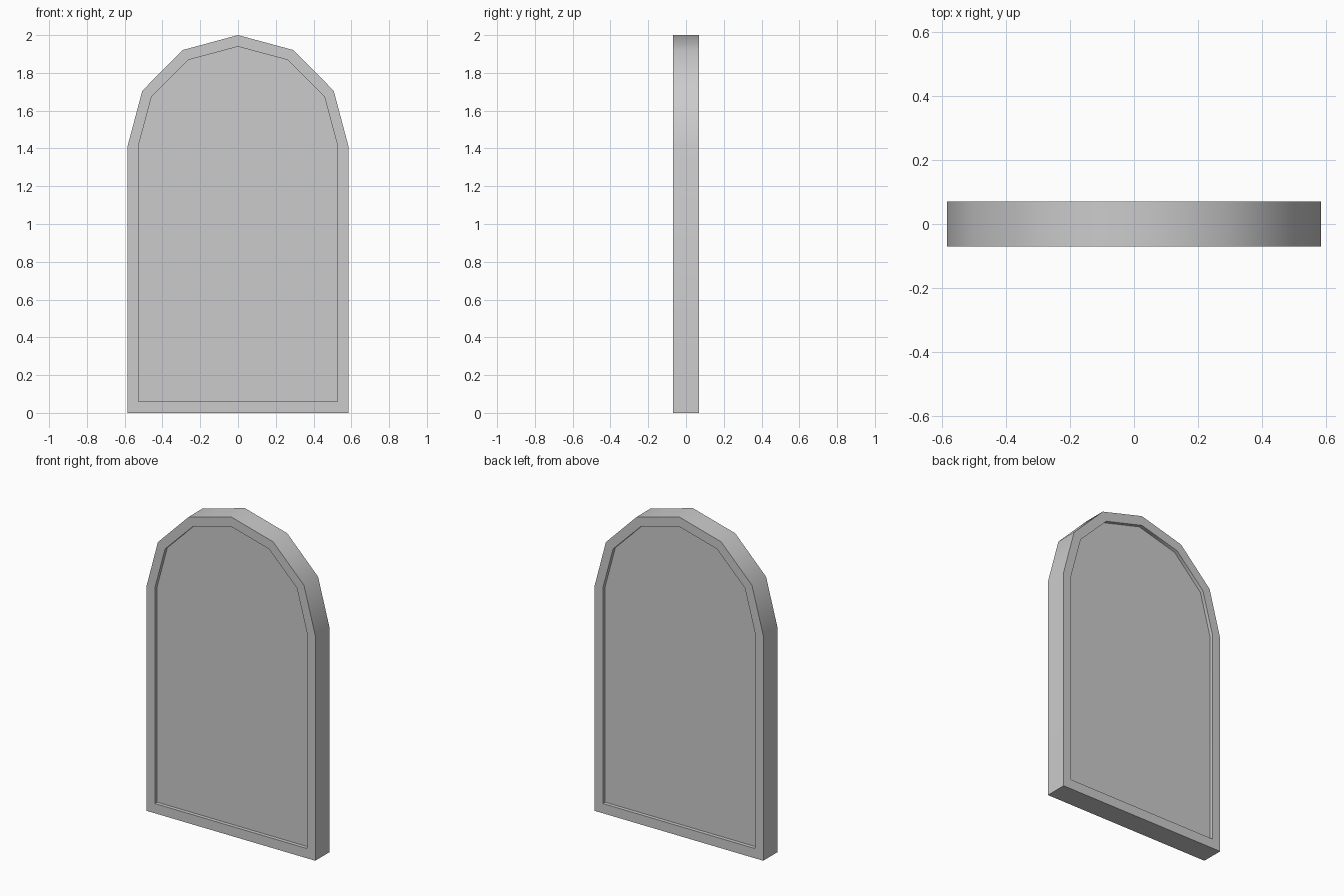
import bpy, bmesh
from math import sin, cos, pi, radians

if "Cube" in bpy.data.objects:
    bpy.data.objects.remove(bpy.data.objects["Cube"])

SPRING = 1.411  # height where the arch begins


def arch(half_width, rise, bottom, segments=6):
    """Outline in (x, z): two bottom corners, then a faceted half-round top."""
    pts = [(-half_width, bottom), (half_width, bottom)]
    for i in range(segments + 1):
        a = pi * i / segments
        pts.append((half_width * cos(a), SPRING + rise * sin(a)))
    return pts


def finish(name, bm):
    bmesh.ops.recalc_face_normals(bm, faces=bm.faces)
    mesh = bpy.data.meshes.new(name)
    bm.to_mesh(mesh)
    bm.free()
    ob = bpy.data.objects.new(name, mesh)
    bpy.context.collection.objects.link(ob)
    bpy.ops.object.select_all(action='DESELECT')
    ob.select_set(True)
    bpy.context.view_layer.objects.active = ob
    bpy.ops.object.shade_smooth_by_angle(angle=radians(35))


def loop(bm, pts, y):
    return [bm.verts.new((x, y, z)) for x, z in pts]


outer = arch(0.585, 0.589, 0.0)
inner = arch(0.528, 0.528, 0.061)
n = len(outer)

# frame: four outlines bridged into a closed rectangular ring
bm = bmesh.new()
rings = [loop(bm, outer, -0.07), loop(bm, outer, 0.07),
         loop(bm, inner, 0.07), loop(bm, inner, -0.07)]
for r in range(4):
    a, b = rings[r], rings[(r + 1) % 4]
    for i in range(n):
        j = (i + 1) % n
        bm.faces.new((a[i], a[j], b[j], b[i]))
finish("window_frame", bm)

# pane: slab filling the opening, recessed on both sides
bm = bmesh.new()
front, back = loop(bm, inner, -0.047), loop(bm, inner, 0.047)
bm.faces.new(front)
bm.faces.new(back[::-1])
for i in range(n):
    j = (i + 1) % n
    bm.faces.new((front[i], front[j], back[j], back[i]))
finish("window_pane", bm)
